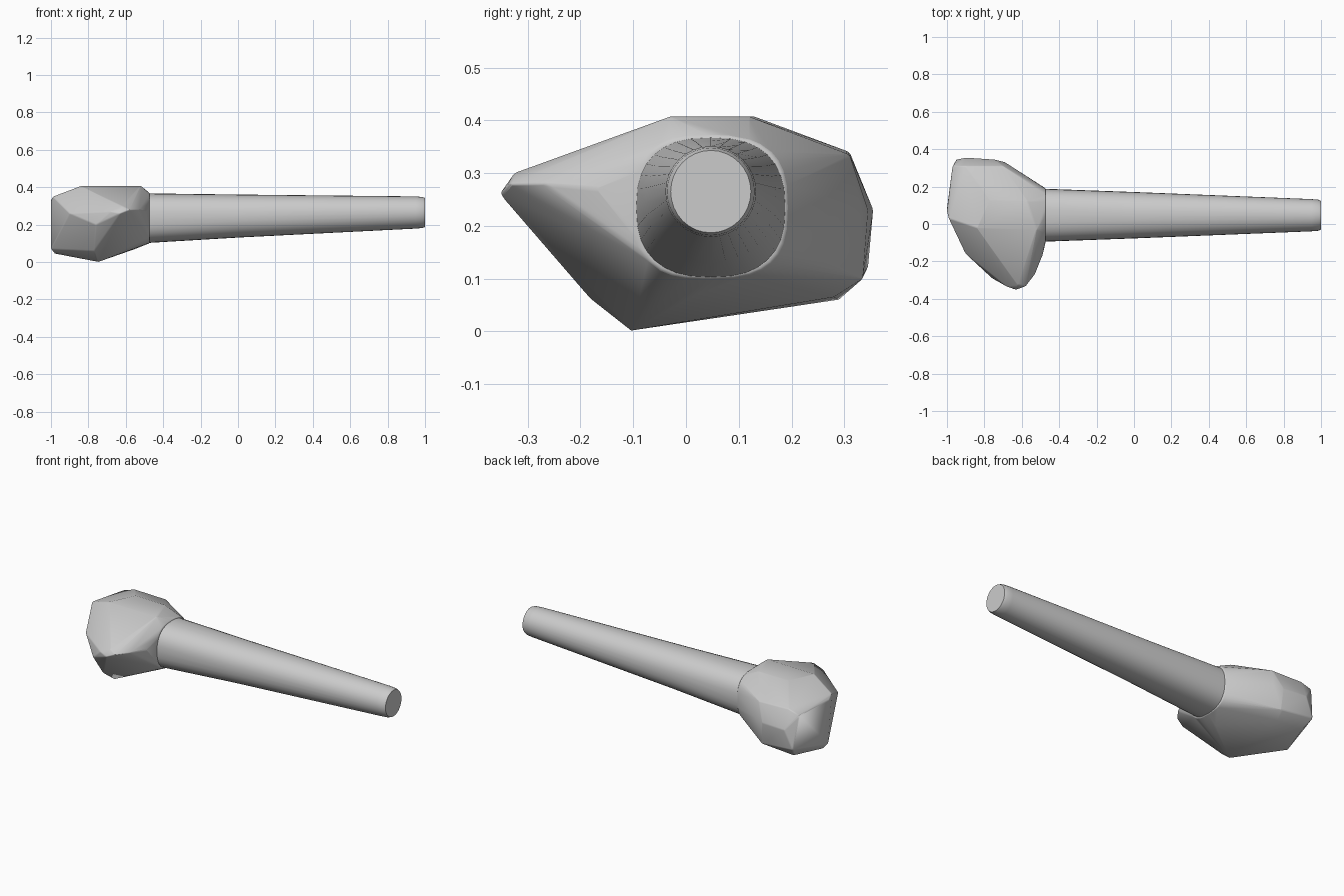
import bpy
import bmesh
from math import cos, sin, pi, copysign, radians

cube = bpy.data.objects.get("Cube")
if cube:
    bpy.data.objects.remove(cube, do_unlink=True)

# One plain grey for the whole tool
grey = bpy.data.materials.new("stone grey")
grey.use_nodes = True
colour = (0.6, 0.6, 0.6, 1)
grey.diffuse_color = colour
grey.node_tree.nodes["Principled BSDF"].inputs["Base Color"].default_value = colour

AXIS_Y = 0.047
SIDES = 32


def ring(x, cz, ry, rz, power):
    """Rounded-square section across the handle axis."""
    def bend(v):
        return copysign(abs(v) ** power, v)
    angles = [2 * pi * i / SIDES for i in range(SIDES)]
    return [(x, AXIS_Y + ry * bend(cos(a)), cz + rz * bend(sin(a))) for a in angles]


def finish(name, bm, angle):
    bmesh.ops.recalc_face_normals(bm, faces=bm.faces)
    mesh = bpy.data.meshes.new(name)
    bm.to_mesh(mesh)
    bm.free()
    mesh.materials.append(grey)
    obj = bpy.data.objects.new(name, mesh)
    bpy.context.collection.objects.link(obj)
    bpy.ops.object.select_all(action="DESELECT")
    obj.select_set(True)
    bpy.context.view_layer.objects.active = obj
    bpy.ops.object.shade_smooth_by_angle(angle=radians(angle))
    return obj


# Handle: tapers from a rounded-square root to a round end
bm = bmesh.new()
sections = [(-0.60, 0.235, 0.145, 0.135, 0.8), (-0.47, 0.235, 0.141, 0.132, 0.8),
            (0.0, 0.246, 0.124, 0.115, 0.9), (0.95, 0.265, 0.086, 0.086, 1),
            (0.985, 0.265, 0.083, 0.083, 1), (1.0, 0.265, 0.076, 0.078, 1)]
loops = [[bm.verts.new(p) for p in ring(*s)] for s in sections]
for a, b in zip(loops, loops[1:]):
    for i in range(SIDES):
        j = (i + 1) % SIDES
        bm.faces.new((a[i], a[j], b[j], b[i]))
bm.faces.new(loops[0])
bm.faces.new(loops[-1])
finish("handle", bm, 40)

# Head: a chipped stone wrapped round its corner points
corners = [
    # top plateau
    (-0.77, 0.13, 0.407), (-0.57, 0.12, 0.407), (-0.84, -0.02, 0.407), (-0.52, -0.03, 0.407),
    # pointed front
    (-0.63, -0.353, 0.26), (-0.58, -0.335, 0.28), (-0.62, -0.325, 0.30),
    (-0.68, -0.335, 0.27), (-0.53, -0.27, 0.28), (-0.49, -0.17, 0.27), (-0.76, -0.29, 0.20),
    # left flank
    (-0.90, -0.16, 0.26), (-0.99, 0.03, 0.35), (-1.0, 0.07, 0.33), (-1.0, 0.08, 0.07),
    # underside
    (-0.75, -0.105, 0.0), (-0.77, -0.18, 0.06), (-0.98, 0.10, 0.045),
    (-0.92, 0.29, 0.06), (-0.76, 0.28, 0.065), (-0.55, 0.02, 0.07),
    # blunt back
    (-0.97, 0.31, 0.32), (-0.95, 0.345, 0.12), (-0.90, 0.355, 0.23), (-0.90, 0.31, 0.34),
    (-0.75, 0.345, 0.23), (-0.70, 0.31, 0.335), (-0.69, 0.33, 0.24), (-0.74, 0.335, 0.10),
]
corners += ring(-0.472, 0.235, 0.143, 0.134, 0.7)
bm = bmesh.new()
for p in corners:
    bm.verts.new(p)
hull = bmesh.ops.convex_hull(bm, input=bm.verts)
bmesh.ops.delete(bm, geom=list(set(hull["geom_interior"] + hull["geom_unused"])), context="VERTS")
bmesh.ops.dissolve_limit(bm, angle_limit=radians(4), verts=bm.verts, edges=bm.edges)
head = finish("stone_head", bm, 50)

# Soften the worn edges of the stone
worn = head.modifiers.new("worn edges", "BEVEL")
worn.width = 0.018
worn.segments = 3
worn.limit_method = "ANGLE"
worn.angle_limit = radians(22)
